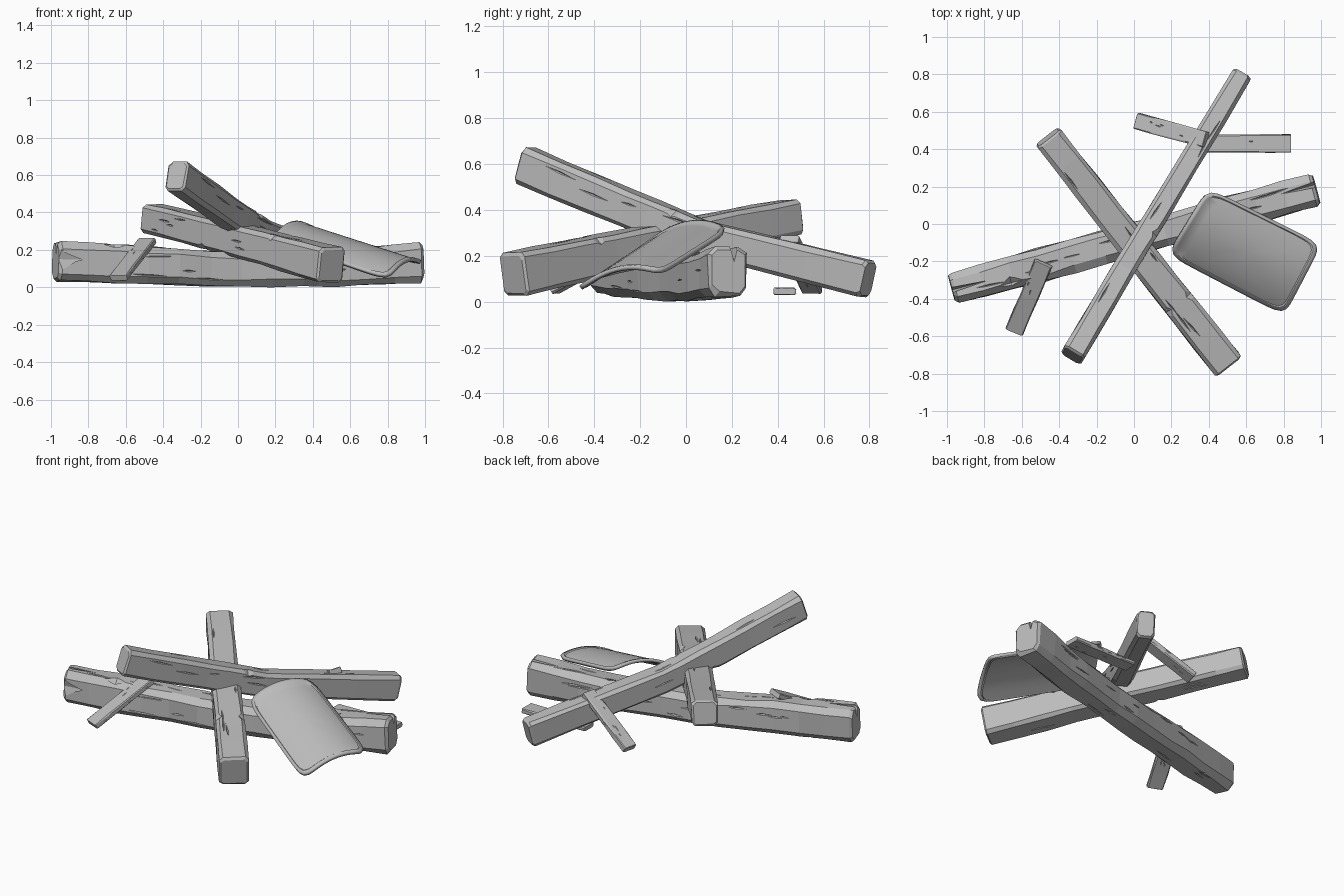
import bpy, bmesh, math, random
from mathutils import Vector, Matrix

random.seed(4)
if "Cube" in bpy.data.objects:
    bpy.data.objects.remove(bpy.data.objects["Cube"], do_unlink=True)

grey = bpy.data.materials.new("plain_grey")
grey.use_nodes = True
COLOUR = (0.5, 0.5, 0.5, 1)
grey.diffuse_color = COLOUR
grey.node_tree.nodes["Principled BSDF"].inputs["Base Color"].default_value = COLOUR


def make_object(name, bm):
    bmesh.ops.recalc_face_normals(bm, faces=bm.faces)
    mesh = bpy.data.meshes.new(name)
    bm.to_mesh(mesh)
    bm.free()
    mesh.materials.append(grey)
    obj = bpy.data.objects.new(name, mesh)
    bpy.context.collection.objects.link(obj)
    return obj


def frame(path, t):
    """Centre, direction, side, up, width and height at t (0 to 1) on a path."""
    k = t * (len(path) - 1)
    i = min(int(k), len(path) - 2)
    f = k - i
    mix = [a + (b - a) * f for a, b in zip(path[i], path[i + 1])]
    along = (Vector(path[-1][:3]) - Vector(path[0][:3])).normalized()
    local = (Vector(path[i + 1][:3]) - Vector(path[i][:3])).normalized()
    along = (along + local).normalized()
    side = along.cross(Vector((0, 0, 1))).normalized()
    return Vector(mix[:3]), along, side, side.cross(along), mix[3], mix[4]


def add_gouge(bm, centre, axes, size):
    """Add a stretched octahedron used to cut one crack or chip."""
    rot = Matrix(axes).transposed()
    tips = [bm.verts.new(centre + rot @ Vector([s * size[a] if a == b else 0 for b in range(3)]))
            for a in range(3) for s in (1, -1)]
    for a in (0, 1):
        for b in (2, 3):
            for c in (4, 5):
                bm.faces.new((tips[a], tips[b], tips[c]))


def timber(name, path, chamfer, cracks, chips=(), splits=(), wobble=0.003, steps=9):
    """Chamfered beam swept along a path, with cracks, corner chips and split ends cut out."""
    bm = bmesh.new()
    rings = []
    stations = [(0, 0.86)] + [(i / steps, 1) for i in range(steps + 1)] + [(1, 0.86)]
    length = (Vector(path[-1][:3]) - Vector(path[0][:3])).length
    for n, (t, scale) in enumerate(stations):
        if n == 1:
            t = chamfer * 0.5 / length
        elif n == len(stations) - 2:
            t = 1 - chamfer * 0.5 / length
        c, along, side, up, w, h = frame(path, t)
        x, y = w / 2 * scale, h / 2 * scale
        k = chamfer * scale
        profile = [(x - k, y), (x, y - k), (x, k - y), (x - k, -y),
                   (k - x, -y), (-x, k - y), (-x, y - k), (k - x, y)]
        rings.append([bm.verts.new(c + side * (p + random.uniform(-wobble, wobble))
                                   + up * (q + random.uniform(-wobble, wobble)))
                      for p, q in profile])
    for a, b in zip(rings, rings[1:]):
        for i in range(8):
            j = (i + 1) % 8
            bm.faces.new((a[i], a[j], b[j], b[i]))
    bm.faces.new(rings[0])
    bm.faces.new(rings[-1])
    obj = make_object(name, bm)

    cut = bmesh.new()
    unit = min(path[0][3:])
    for _ in range(cracks):
        c, along, side, up, w, h = frame(path, random.uniform(0.08, 0.92))
        out, across, half, span = random.choice(
            [(up, side, h / 2, w), (-up, side, h / 2, w), (side, up, w / 2, h), (-side, up, w / 2, h)])
        spot = c + out * half + across * random.uniform(-0.33, 0.33) * span
        lean = (along + across * random.uniform(-0.08, 0.08)).normalized()
        across = out.cross(lean).normalized()
        add_gouge(cut, spot, (lean, across, lean.cross(across)),
                  (length * random.uniform(0.02, 0.06), 0.003 + 0.02 * unit, 0.004 + 0.03 * unit))
    for t, sx, sz in chips:
        c, along, side, up, w, h = frame(path, t)
        add_gouge(cut, c + side * sx * w / 2 + up * sz * h / 2, (along, side, up),
                  (0.07, 0.035, 0.03))
    for t, sx, sz in splits:
        c, along, side, up, w, h = frame(path, t)
        add_gouge(cut, c + side * sx * w / 2 + up * sz * h / 2, (along, side, up),
                  (0.2, 0.016, 0.06))
    cutter = make_object(name + "_cutter", cut)
    cutter.hide_render = True
    mod = obj.modifiers.new("cracks", "BOOLEAN")
    mod.operation = "DIFFERENCE"
    mod.solver = "EXACT"
    mod.use_self = True
    mod.object = cutter
    result = bpy.data.meshes.new_from_object(
        obj.evaluated_get(bpy.context.evaluated_depsgraph_get()))
    obj.modifiers.clear()
    if len(result.polygons) > 20:
        obj.data = result
    bpy.data.objects.remove(cutter, do_unlink=True)
    return obj


# Three heavy beams: each point is x, y, z, width, height
timber("long_ground_beam",
       [(-0.975, -0.345, 0.14, 0.16, 0.21), (-0.5, -0.22, 0.12, 0.18, 0.2),
        (0, -0.08, 0.095, 0.17, 0.18), (0.5, 0.055, 0.1, 0.18, 0.19),
        (0.975, 0.185, 0.135, 0.175, 0.22)],
       0.035, 34, chips=[(0.16, 0.6, 1), (0.43, 1, 1), (0.3, -1, 1), (0.7, 1, -1)],
       splits=[(0, 0.1, 0.9), (1, -0.3, 0.9), (0, 1, 0.1)], wobble=0.006, steps=12)
timber("crossing_beam",
       [(-0.46, 0.465, 0.37, 0.155, 0.155), (0.02, -0.145, 0.25, 0.165, 0.165),
        (0.5, -0.755, 0.118, 0.175, 0.19)],
       0.02, 16, chips=[(0.72, -1, 1), (0.72, 1, 1), (0.35, 1, -1)])
timber("raised_beam",
       [(-0.33, -0.705, 0.595, 0.125, 0.165), (-0.06, -0.25, 0.405, 0.12, 0.16),
        (0.13, 0.06, 0.28, 0.12, 0.15), (0.575, 0.795, 0.098, 0.11, 0.165)],
       0.02, 16, chips=[(0.55, 1, 1), (0.4, -1, -1)])

# Three loose broken planks
timber("leaning_plank", [(-0.485, -0.21, 0.25, 0.1, 0.035), (-0.64, -0.575, 0.05, 0.1, 0.035)],
       0.006, 10, wobble=0.002, steps=4)
timber("propped_plank", [(0.015, 0.55, 0.05, 0.09, 0.04), (0.385, 0.45, 0.275, 0.085, 0.04)],
       0.006, 10, wobble=0.002, steps=4)
timber("flat_plank", [(0.39, 0.43, 0.045, 0.095, 0.03), (0.84, 0.43, 0.045, 0.1, 0.03)],
       0.006, 10, wobble=0.002, steps=4)

# Arched sheet with rounded corners and a slightly raised rim
LEFT, BACK = Vector((0.18, -0.16, 0.25)), Vector((0.395, 0.19, 0.305))
FRONT, RIGHT = Vector((0.805, -0.485, 0.035)), Vector((1.0, -0.11, 0.115))


def sheet_point(u, v, lift):
    a, b = (u + 1) / 2, (v + 1) / 2
    p = LEFT.lerp(FRONT, a).lerp(BACK.lerp(RIGHT, a), b)
    p.z += 0.06 * (1 - v * v) + lift
    return p


bm = bmesh.new()
COUNT = 72


def rounded(angle, scale):
    c, s = math.cos(angle), math.sin(angle)
    r = scale / (abs(c) ** 9 + abs(s) ** 9) ** (1 / 9)
    return r * c, r * s


loops = []
for scale, lift in [(0.2, 0), (0.4, 0), (0.6, 0), (0.8, 0), (0.93, 0), (0.95, 0.006), (1, 0.006)]:
    loops.append([bm.verts.new(sheet_point(*rounded(math.tau * i / COUNT, scale), lift))
                  for i in range(COUNT)])
for a, b in zip(loops, loops[1:]):
    for i in range(COUNT):
        j = (i + 1) % COUNT
        bm.faces.new((a[i], a[j], b[j], b[i]))
hub = bm.verts.new(sheet_point(0, 0, 0))
for i in range(COUNT):
    bm.faces.new((hub, loops[0][i], loops[0][(i + 1) % COUNT]))
sheet = make_object("curved_sheet", bm)
solid = sheet.modifiers.new("thickness", "SOLIDIFY")
solid.thickness = 0.02
solid.offset = 0
bpy.ops.object.select_all(action="DESELECT")
sheet.select_set(True)
bpy.context.view_layer.objects.active = sheet
bpy.ops.object.shade_smooth_by_angle(angle=math.radians(35))
